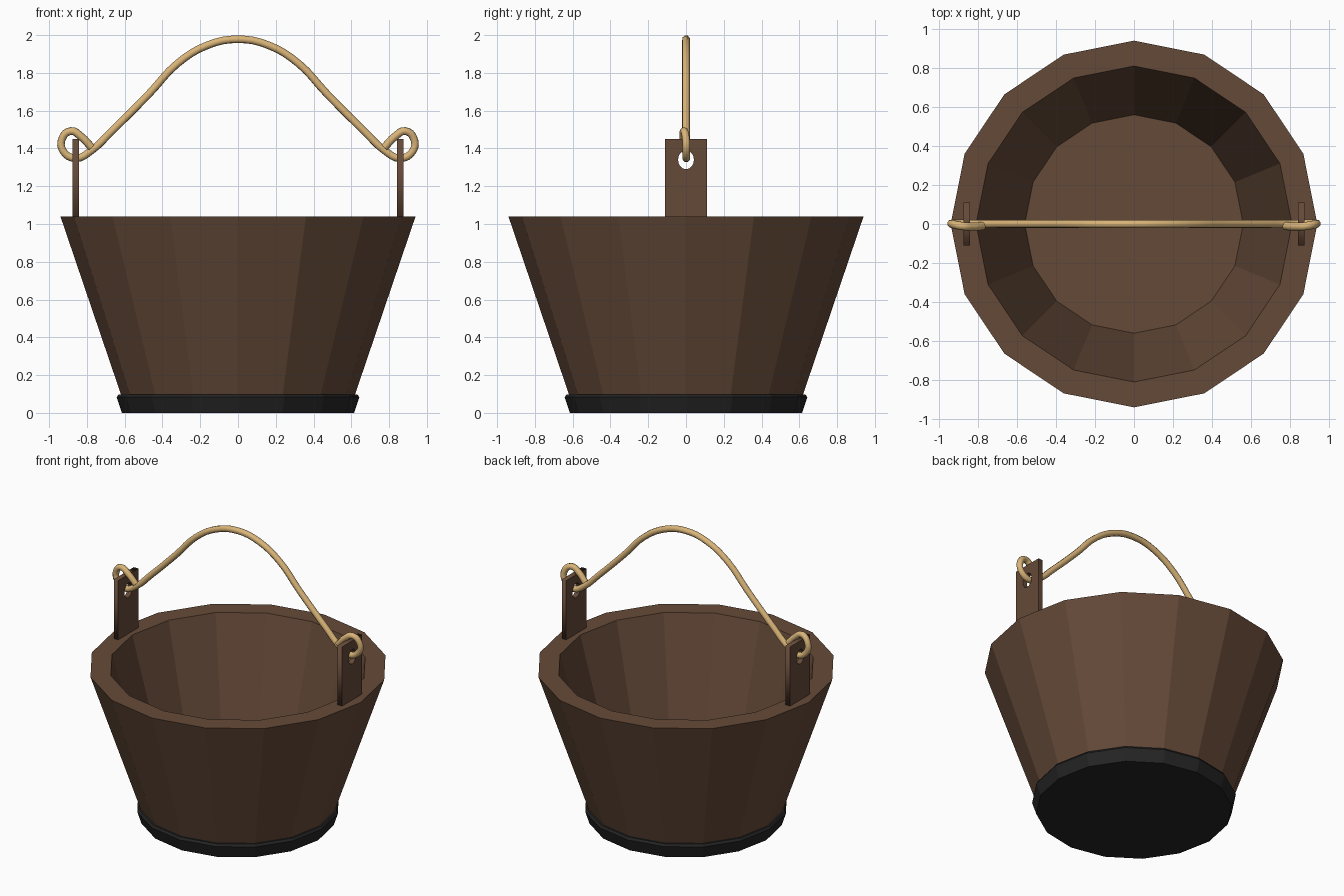
import bpy, bmesh, math

if "Cube" in bpy.data.objects:
    bpy.data.objects.remove(bpy.data.objects["Cube"])

SIDES = 16


def material(name, rgb):
    m = bpy.data.materials.new(name)
    m.diffuse_color = (*rgb, 1)
    m.use_nodes = True
    m.node_tree.nodes["Principled BSDF"].inputs["Base Color"].default_value = m.diffuse_color
    return m


WOOD = material("brown_wood", (0.13, 0.068, 0.04))
IRON = material("dark_base", (0.018, 0.018, 0.018))
ROPE = material("rope_tan", (0.70, 0.46, 0.19))


def lathe(name, profile, mat):
    """Stack 16-sided rings from a closed (radius, z) profile and cap both ends."""
    bm = bmesh.new()
    rings = []
    for r, z in profile:
        rings.append([bm.verts.new((r * math.cos(2 * math.pi * i / SIDES),
                                    r * math.sin(2 * math.pi * i / SIDES), z))
                      for i in range(SIDES)])
    for a, b in zip(rings, rings[1:]):
        for i in range(SIDES):
            j = (i + 1) % SIDES
            bm.faces.new((a[i], a[j], b[j], b[i]))
    bm.faces.new(rings[0][::-1])
    bm.faces.new(rings[-1])
    bmesh.ops.recalc_face_normals(bm, faces=bm.faces)
    me = bpy.data.meshes.new(name)
    bm.to_mesh(me)
    bm.free()
    me.materials.append(mat)
    ob = bpy.data.objects.new(name, me)
    bpy.context.collection.objects.link(ob)
    return ob


# Bucket body with thick rim and recessed floor
lathe("bucket_body", [(0.60, 0.05), (0.617, 0.09), (0.94, 1.04), (0.81, 1.04), (0.56, 0.16)], WOOD)

# Dark base band closing the bottom
lathe("base_band", [(0.615, 0.0), (0.642, 0.083), (0.632, 0.098), (0.59, 0.098)], IRON)


# Handle lugs: filled outline with a round hole, extruded to a thin board
def lug(name, x):
    cu = bpy.data.curves.new(name, 'CURVE')
    cu.dimensions = '2D'
    cu.fill_mode = 'BOTH'
    cu.extrude = 0.017
    hole = [(0.042 * math.cos(2 * math.pi * i / 16), 1.34 + 0.05 * math.sin(2 * math.pi * i / 16))
            for i in range(16)]
    for pts in ([(-0.11, 1.0), (0.11, 1.0), (0.11, 1.45), (-0.11, 1.45)], hole):
        sp = cu.splines.new('POLY')
        sp.points.add(len(pts) - 1)
        for p, (y, z) in zip(sp.points, pts):
            p.co = (y, z, 0, 1)
        sp.use_cyclic_u = True
    cu.materials.append(WOOD)
    ob = bpy.data.objects.new(name, cu)
    ob.location = (x, 0, 0)
    ob.rotation_euler = (math.pi / 2, 0, math.pi / 2)
    bpy.context.collection.objects.link(ob)


lug("right_lug", 0.858)
lug("left_lug", -0.858)

# Rope handle: half path from the crown out through the lug and back on itself
half = [(0.16, 0, 1.947), (0.32, 0, 1.85), (0.47, 0, 1.69), (0.675, 0, 1.485),
        (0.775, 0, 1.39), (0.86, 0.002, 1.348), (0.925, 0.002, 1.385), (0.932, 0, 1.45),
        (0.885, -0.01, 1.492), (0.83, -0.014, 1.462), (0.775, -0.01, 1.405)]
path = [(-x, y, z) for x, y, z in reversed(half)] + [(0, 0, 1.978)] + half
cu = bpy.data.curves.new("rope_handle", 'CURVE')
cu.dimensions = '3D'
cu.bevel_depth = 0.021
cu.bevel_resolution = 2
cu.resolution_u = 4
cu.use_fill_caps = True
sp = cu.splines.new('BEZIER')
sp.bezier_points.add(len(path) - 1)
for p, co in zip(sp.bezier_points, path):
    p.co = co
    p.handle_left_type = p.handle_right_type = 'AUTO'
cu.materials.append(ROPE)
bpy.context.collection.objects.link(bpy.data.objects.new("rope_handle", cu))
